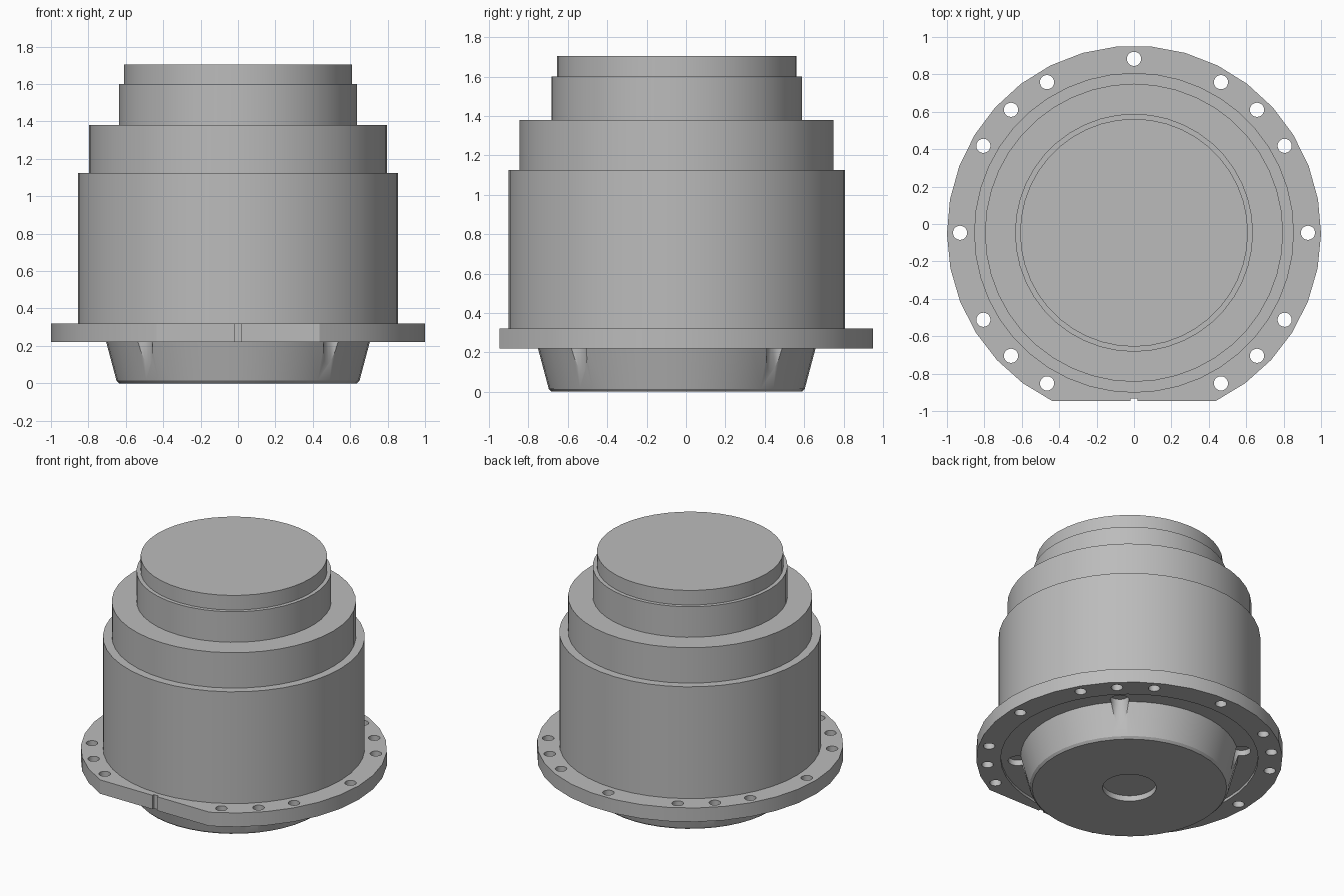
import bpy, bmesh, math
from mathutils import Matrix, Vector

if "Cube" in bpy.data.objects:
    bpy.data.objects.remove(bpy.data.objects["Cube"], do_unlink=True)

CY = -0.047  # y of the main axis

grey = bpy.data.materials.new("machined grey")
grey.use_nodes = True
grey.diffuse_color = (0.5, 0.5, 0.5, 1)
grey.node_tree.nodes["Principled BSDF"].inputs["Base Color"].default_value = (0.5, 0.5, 0.5, 1)


def make_object(name, bm):
    bmesh.ops.recalc_face_normals(bm, faces=bm.faces[:])
    mesh = bpy.data.meshes.new(name)
    bm.to_mesh(mesh)
    bm.free()
    mesh.materials.append(grey)
    obj = bpy.data.objects.new(name, mesh)
    obj.location.y = CY
    bpy.context.collection.objects.link(obj)
    return obj


def lathe(name, profile, sides=44):
    """Revolve (radius, z) points around the axis."""
    bm = bmesh.new()
    verts = [bm.verts.new((r, 0, z)) for r, z in profile]
    edges = [bm.edges.new(pair) for pair in zip(verts, verts[1:])]
    bmesh.ops.spin(bm, geom=verts + edges, cent=(0, 0, 0), axis=(0, 0, 1),
                   angle=math.tau, steps=sides, use_merge=True)
    bmesh.ops.remove_doubles(bm, verts=bm.verts[:], dist=1e-5)
    return make_object(name, bm)


def drills(angles, ring, radius, z0, z1, sides=20):
    """Upright cylinders set around a ring, used as a cutter."""
    bm = bmesh.new()
    for a in map(math.radians, angles):
        spot = Vector((ring * math.cos(a), ring * math.sin(a), (z0 + z1) / 2))
        bmesh.ops.create_cone(bm, cap_ends=True, segments=sides, radius1=radius,
                              radius2=radius, depth=z1 - z0, matrix=Matrix.Translation(spot))
    return make_object("cutter", bm)


def cut(obj, cutter):
    cutter.hide_render = True
    mod = obj.modifiers.new("cut", 'BOOLEAN')
    mod.operation, mod.solver, mod.object = 'DIFFERENCE', 'EXACT', cutter
    graph = bpy.context.evaluated_depsgraph_get()
    result = bpy.data.meshes.new_from_object(obj.evaluated_get(graph))
    obj.modifiers.clear()
    obj.data = result
    bpy.data.objects.remove(cutter, do_unlink=True)


# Stepped housing
housing = lathe("stepped_housing", [
    (0, 0.30), (0.855, 0.30), (0.855, 1.125), (0.797, 1.125), (0.797, 1.38),
    (0.636, 1.38), (0.636, 1.6), (0.609, 1.6), (0.609, 1.705), (0, 1.705)])

# Mounting flange: round plate with a flat front edge and a small notch
bm = bmesh.new()
start = -math.asin(0.9)
steps = 29
sweep = math.pi - 2 * start
outline = [(math.cos(start + sweep * i / steps), math.sin(start + sweep * i / steps))
           for i in range(steps + 1)]
outline += [(-0.018, -0.9), (-0.018, -0.885), (0.018, -0.885), (0.018, -0.9)]
plate = bm.faces.new([bm.verts.new((x, y, 0.22)) for x, y in outline])
top = bmesh.ops.extrude_face_region(bm, geom=[plate])["geom"]
bmesh.ops.translate(bm, vec=(0, 0, 0.1),
                    verts=[v for v in top if isinstance(v, bmesh.types.BMVert)])
flange = make_object("mounting_flange", bm)

# Bolt holes, underside recess and blind pockets in the flange
right_half = [0, 30, 45, 60, -30, -45, -60]
cut(flange, drills(right_half + [180 - a for a in right_half] + [90], 0.93, 0.038, 0.1, 0.5))
cut(flange, drills([0], 0, 0.84, 0.1, 0.24, 44))
diagonals = [45, 135, 225, 315]
cut(flange, drills(diagonals, 0.733, 0.062, 0.1, 0.28))

# Tapered base with a shallow centre bore and four scalloped grooves
base = lathe("tapered_base", [
    (0, 0.04), (0.175, 0.04), (0.175, 0), (0.635, 0), (0.65, 0.015),
    (0.71, 0.24), (0, 0.24)])
cut(base, drills(diagonals, 0.733, 0.062, -0.1, 0.4))

# Smooth round walls, sharp steps
for obj in (housing, flange, base):
    bpy.ops.object.select_all(action='DESELECT')
    obj.select_set(True)
    bpy.context.view_layer.objects.active = obj
    bpy.ops.object.shade_smooth_by_angle(angle=math.radians(30))
